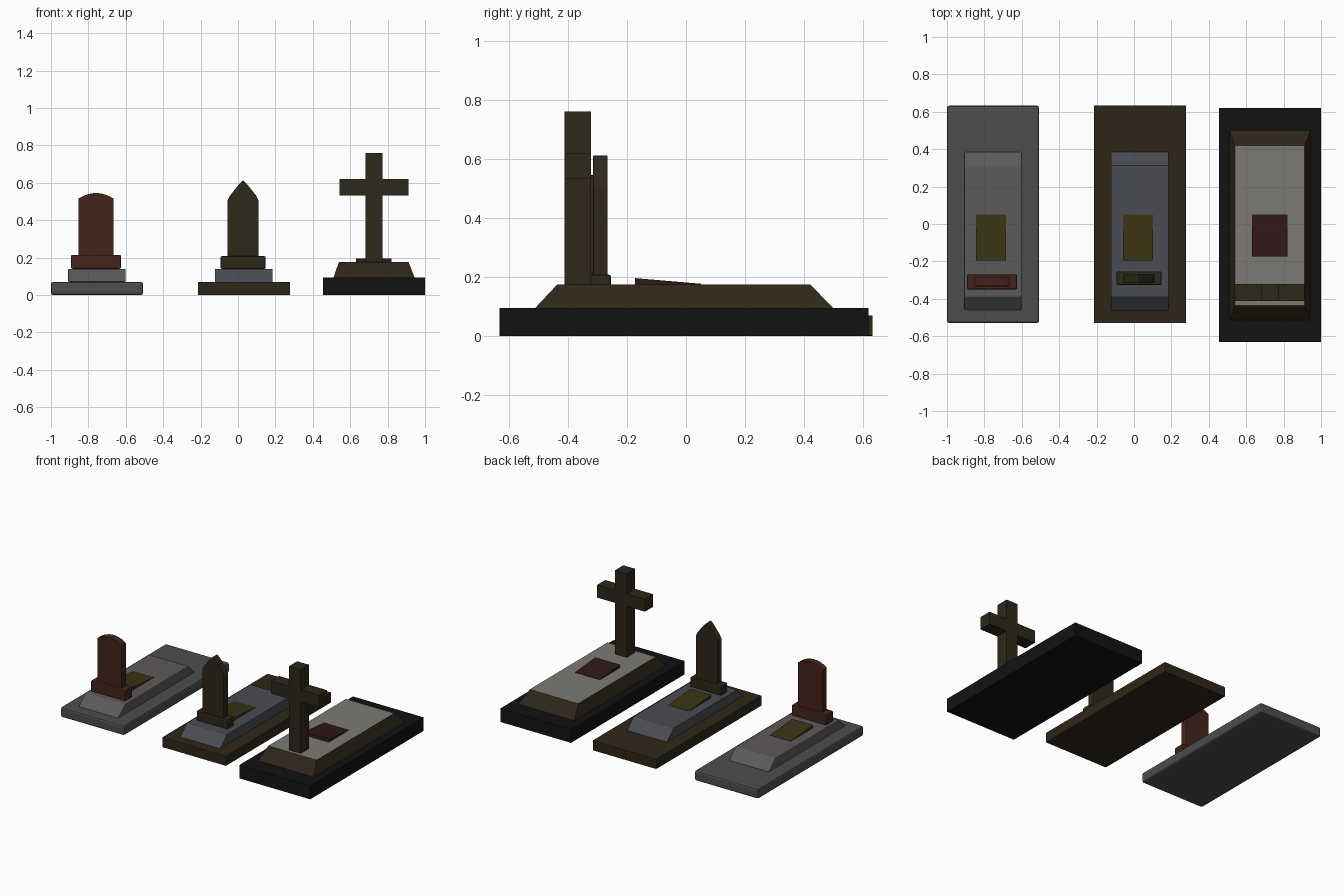
import bpy, bmesh, math

if "Cube" in bpy.data.objects:
    bpy.data.objects.remove(bpy.data.objects["Cube"])

mats = {}
def material(name, rgb):
    m = bpy.data.materials.new(name)
    m.diffuse_color = (*rgb, 1)
    m.use_nodes = True
    m.node_tree.nodes["Principled BSDF"].inputs["Base Color"].default_value = m.diffuse_color
    mats[name] = m

for name, rgb in {
    "grey_stone": (.075, .075, .076), "pale_stone": (.11, .10, .10),
    "blue_stone": (.068, .072, .085), "red_stone": (.055, .018, .010),
    "brown_stone": (.028, .019, .009), "olive_stone": (.026, .021, .010),
    "black_stone": (.006, .006, .007), "white_marble": (.20, .195, .175),
    "brass": (.042, .034, .007), "maroon": (.028, .009, .011)}.items():
    material(name, rgb)


def finish(name, bm, mat, bevel=0):
    bmesh.ops.recalc_face_normals(bm, faces=bm.faces)
    me = bpy.data.meshes.new(name)
    bm.to_mesh(me)
    bm.free()
    ob = bpy.data.objects.new(name, me)
    bpy.context.collection.objects.link(ob)
    me.materials.append(mats[mat])
    if bevel:
        b = ob.modifiers.new("bevel", 'BEVEL')
        b.width, b.segments = bevel, 2
        b.limit_method = 'ANGLE'
        b.angle_limit = math.radians(25)
    return ob


def prism(name, profile, lo, hi, axis, mat, bevel=0):
    """Extrude a profile: axis 'x' takes (y, z) points, axis 'y' takes (x, z) points."""
    bm = bmesh.new()
    place = (lambda p, d: (d, *p)) if axis == 'x' else (lambda p, d: (p[0], d, p[1]))
    f = bm.faces.new([bm.verts.new(place(p, lo)) for p in profile])
    d = hi - lo
    ext = bmesh.ops.extrude_face_region(bm, geom=[f], use_keep_orig=True)
    moved = [v for v in ext["geom"] if isinstance(v, bmesh.types.BMVert)]
    bmesh.ops.translate(bm, verts=moved, vec=(d, 0, 0) if axis == 'x' else (0, d, 0))
    return finish(name, bm, mat, bevel)


def box(name, x0, x1, y0, y1, z0, z1, mat, bevel=0):
    return prism(name, [(y0, z0), (y1, z0), (y1, z1), (y0, z1)], x0, x1, 'x', mat, bevel)


def plaque(name, x0, x1, y0, y1, z, mat):
    # wedge that rises towards the headstone
    prism(name, [(y0, z - .01), (y1, z - .01), (y1, z + .002), (y0, z + .021)], x0, x1, 'x', mat)


def mirrored(cx, half):
    return [(cx - x, z) for x, z in half] + [(cx + x, z) for x, z in reversed(half) if x > 0]


def small_grave(tag, cx, base_mat, slab_mat, stone_mat, plinth_half, plinth_y, plinth_top,
                tablet_y, tablet_half, bevel):
    # base, slab with sloping ends, plinth, tablet, plaque
    box(tag + "_base", cx - .246, cx + .246, -.53, .633, 0, .07, base_mat, bevel)
    prism(tag + "_slab", [(-.463, .07), (.387, .07), (.313, .14), (-.387, .14)],
          cx - .155, cx + .153, 'x', slab_mat, bevel * .5)
    box(tag + "_plinth", cx - .005 - plinth_half, cx - .005 + plinth_half,
        *plinth_y, .14, plinth_top, stone_mat, .008)
    prism(tag + "_tablet", mirrored(cx - .005, tablet_half), *tablet_y, 'y', stone_mat, .003)
    plaque(tag + "_plaque", cx - .09, cx + .07, -.195, .05, .14, "brass")


# Left grave: rounded headstone
arc = [(.094, .21), (.094, .515)] + [(.094 * (1 - t), .515 + .03 * (1 - (1 - t) ** 2))
                                     for t in (.2, .4, .6, .8, 1)]
small_grave("rounded_grave", -.754, "grey_stone", "pale_stone", "red_stone",
            .134, (-.35, -.27), .215, (-.333, -.285), arc, .012)

# Middle grave: pointed headstone
point = [(.083, .20), (.083, .505), (.069, .532), (.045, .563), (.02, .594), (0, .613)]
small_grave("pointed_grave", .032, "brown_stone", "blue_stone", "olive_stone",
            .121, (-.325, -.254), .208, (-.315, -.266), point, .003)

# Right grave: base
box("cross_grave_base", .454, 1.0, -.632, .619, 0, .094, "black_stone")

# Right grave: tapered ledger with marble top
bm = bmesh.new()
rings = []
for x0, x1, y0, y1, z in ((.511, .944, -.512, .499, .094), (.539, .912, -.436, .421, .175)):
    rings.append([bm.verts.new(p) for p in ((x0, y0, z), (x1, y0, z), (x1, y1, z), (x0, y1, z))])
for i in range(4):
    j = (i + 1) % 4
    bm.faces.new((rings[0][i], rings[0][j], rings[1][j], rings[1][i]))
bm.faces.new(rings[0][::-1])
bm.faces.new(rings[1]).material_index = 1
ledger = finish("cross_grave_ledger", bm, "brown_stone")
ledger.data.materials.append(mats["white_marble"])

# Right grave: cross and plaque
cross = [(.045, .175), (.045, .532), (.185, .532), (.185, .62), (.045, .62), (.045, .76)]
prism("cross", mirrored(.7275, cross), -.412, -.322, 'y', "olive_stone")
plaque("cross_grave_plaque", .63, .822, -.173, .05, .175, "maroon")
